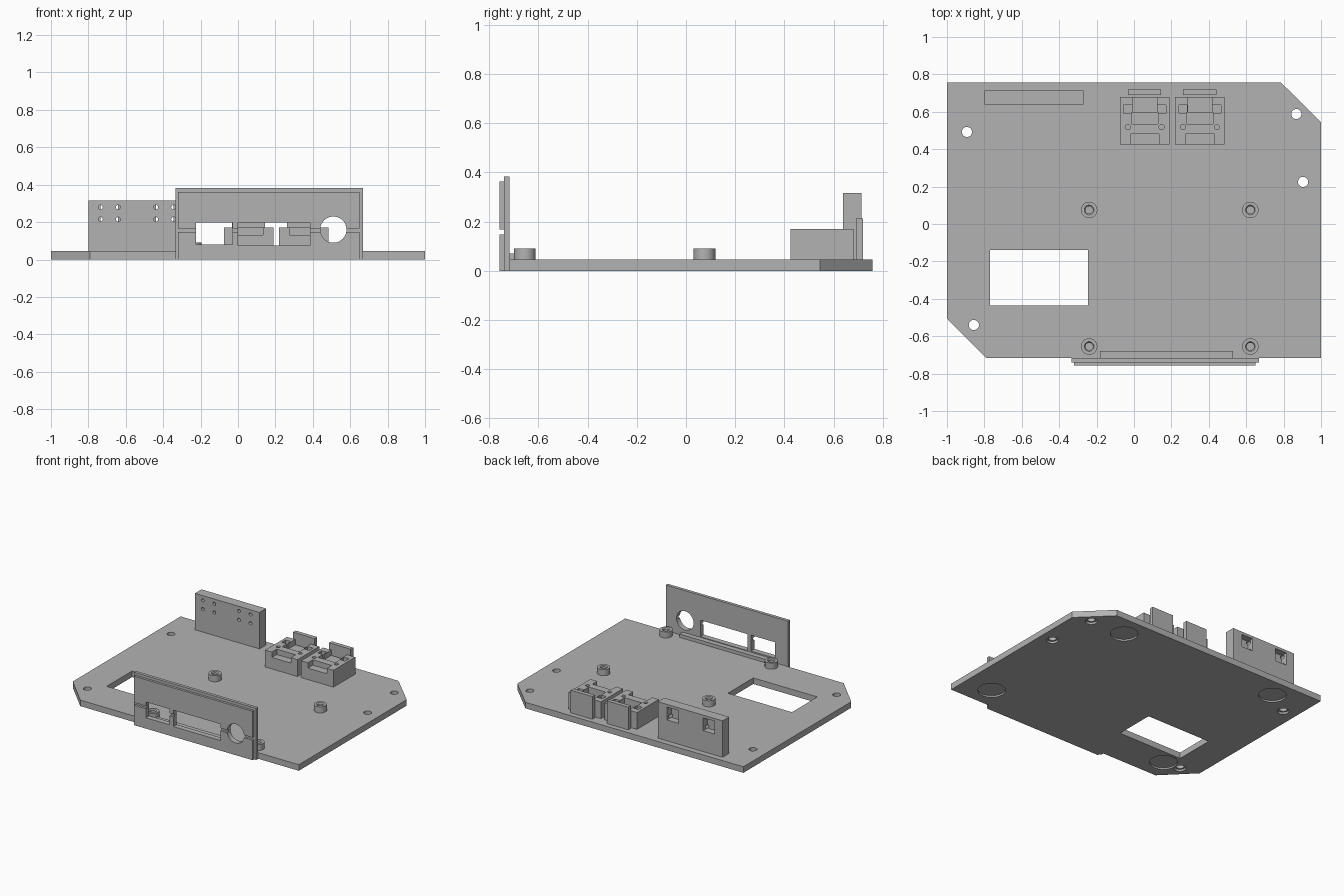
import bpy, bmesh, math

if "Cube" in bpy.data.objects:
    bpy.data.objects.remove(bpy.data.objects["Cube"])

mat = bpy.data.materials.new("plain_grey")
mat.diffuse_color = (0.45, 0.45, 0.45, 1)
mat.use_nodes = True
mat.node_tree.nodes["Principled BSDF"].inputs["Base Color"].default_value = mat.diffuse_color


def finish(name, bm):
    bmesh.ops.recalc_face_normals(bm, faces=bm.faces)
    me = bpy.data.meshes.new(name)
    bm.to_mesh(me)
    bm.free()
    me.materials.append(mat)
    ob = bpy.data.objects.new(name, me)
    bpy.context.collection.objects.link(ob)
    return ob


def prism(name, pts, z0, z1):
    bm = bmesh.new()
    lo = [bm.verts.new((x, y, z0)) for x, y in pts]
    hi = [bm.verts.new((x, y, z1)) for x, y in pts]
    bm.faces.new(lo)
    bm.faces.new(hi)
    n = len(pts)
    for i in range(n):
        j = (i + 1) % n
        bm.faces.new((lo[i], lo[j], hi[j], hi[i]))
    return finish(name, bm)


def box(name, x0, x1, y0, y1, z0, z1):
    return prism(name, [(x0, y0), (x1, y0), (x1, y1), (x0, y1)], z0, z1)


def rod(name, x, y, z0, z1, r0, r1=None, n=32):
    bm = bmesh.new()
    bmesh.ops.create_cone(bm, cap_ends=True, segments=n, radius1=r0,
                          radius2=r0 if r1 is None else r1, depth=z1 - z0)
    bmesh.ops.translate(bm, vec=(x, y, (z0 + z1) / 2), verts=bm.verts)
    return finish(name, bm)


def rod_y(name, x, z, y0, y1, r, n=32):
    ob = rod(name, 0, 0, -(y1 - y0) / 2, (y1 - y0) / 2, r, n=n)
    for v in ob.data.vertices:
        px, py, pz = v.co
        v.co = (px + x, pz + (y0 + y1) / 2, z - py)
    return ob


def cut(ob, *cutters):
    # subtract each cutter, then discard it
    for c in cutters:
        m = ob.modifiers.new("cut", 'BOOLEAN')
        m.operation, m.solver, m.object = 'DIFFERENCE', 'EXACT', c
        bpy.context.view_layer.update()
        dg = bpy.context.evaluated_depsgraph_get()
        me = bpy.data.meshes.new_from_object(ob.evaluated_get(dg))
        ob.modifiers.clear()
        ob.data = me
        bpy.data.objects.remove(c)


def smooth(ob):
    bpy.ops.object.select_all(action='DESELECT')
    ob.select_set(True)
    bpy.context.view_layer.objects.active = ob
    bpy.ops.object.shade_smooth_by_angle(angle=math.radians(30))


# Base plate with two clipped corners, window, screw holes and foot recesses
T = 0.045
base = prism("base_plate", [(-0.79, -0.717), (1, -0.717), (1, 0.545),
                            (0.785, 0.757), (-1, 0.757), (-1, -0.505)], 0, T)
cut(base, box("c", -0.77, -0.245, -0.437, -0.14, -0.1, 0.1))
for x, y in [(-0.893, 0.492), (0.868, 0.588), (0.904, 0.225), (-0.856, -0.54)]:
    cut(base, rod("c", x, y, -0.1, 0.1, 0.027),
        rod("c", x, y, -0.01, 0.015, 0.04))
for x, y in [(0.59, 0.6), (0.785, -0.55), (-0.7, 0.61), (-0.72, -0.55)]:
    cut(base, rod("c", x, y, -0.02, 0.012, 0.093, n=48))
smooth(base)

# Four standoffs with blind chamfered holes
for x in (-0.24, 0.622):
    for y in (0.075, -0.655):
        post = rod("standoff", x, y, T, 0.09, 0.044)
        cut(post, rod("c", x, y, T + 0.005, 0.12, 0.02),
            rod("c", x, y, 0.083, 0.097, 0.02, 0.032))
        smooth(post)

# Front panel: larger rear sheet and two smaller front sheets with a groove between
panels = [box("panel_rear_sheet", -0.333, 0.667, -0.74, -0.717, 0, 0.382),
          box("panel_front_lower", -0.32, 0.65, -0.757, -0.74, 0, 0.147),
          box("panel_front_upper", -0.32, 0.65, -0.757, -0.74, 0.167, 0.362)]
for p in panels:
    cut(p, box("c", -0.225, -0.03, -0.9, -0.6, 0.08, 0.197),
        box("c", 0.0, 0.385, -0.9, -0.6, 0.075, 0.197),
        rod_y("c", 0.51, 0.16, -0.9, -0.6, 0.07, 48))
    smooth(p)
box("panel_foot_strip", -0.183, 0.53, -0.72, -0.68, T, 0.07)

# Rear mounting block with two pockets and pairs of small through holes
block = box("mounting_block", -0.8, -0.27, 0.638, 0.714, T, 0.315)
for cx in (-0.688, -0.392):
    cut(block, box("c", cx - 0.047, cx + 0.047, 0.665, 0.8, 0.2, 0.295))
    for dx in (-0.047, 0.047):
        for z in (0.215, 0.28):
            cut(block, rod_y("c", cx + dx, z, 0.6, 0.69, 0.012, 16))
smooth(block)

# Two notched holders, each with a taller stop tab behind it
for x in (-0.075, 0.22):
    top = 0.17
    h = box("holder", x, x + 0.265, 0.425, 0.68, T, top)
    cut(h, box("c", x + 0.055, x + 0.21, 0.4, 0.482, 0.13, 0.3),
        box("c", x + 0.062, x + 0.203, 0.535, 0.595, 0.09, 0.3),
        box("c", x + 0.068, x + 0.197, 0.59, 0.7, 0.13, 0.3))
    for s in (0.042, 0.223):
        cut(h, box("c", x + s - 0.022, x + s + 0.022, 0.59, 0.635, 0.12, 0.3),
            rod("c", x + s, 0.518, 0.13, 0.3, 0.014, n=16))
    smooth(h)
    box("stop_tab", x + 0.043, x + 0.22, 0.69, 0.72, T, 0.213)
